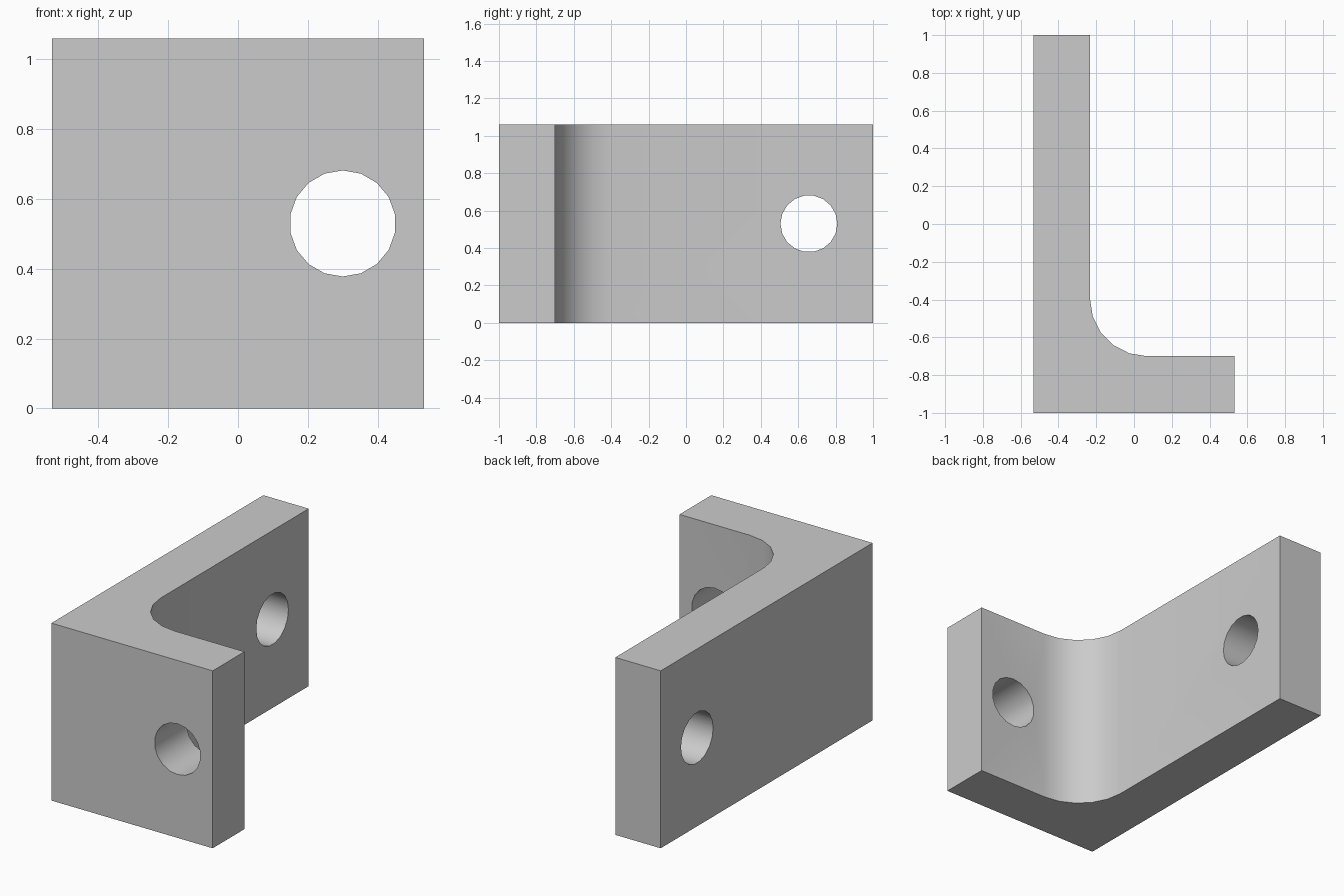
import bpy
import bmesh
from math import cos, sin, pi, radians
from mathutils import Matrix

if "Cube" in bpy.data.objects:
    bpy.data.objects.remove(bpy.data.objects["Cube"])

HALF_W, HALF_L, HEIGHT = 0.533, 1.0, 1.06
THICK, FILLET, HOLE_R = 0.30, 0.303, 0.152

grey = bpy.data.materials.new("plain_grey")
grey.use_nodes = True
colour = (0.6, 0.6, 0.6, 1)
grey.diffuse_color = colour
grey.node_tree.nodes["Principled BSDF"].inputs["Base Color"].default_value = colour


def make_object(name, bm):
    mesh = bpy.data.meshes.new(name)
    bmesh.ops.recalc_face_normals(bm, faces=bm.faces)
    bm.to_mesh(mesh)
    bm.free()
    mesh.materials.append(grey)
    obj = bpy.data.objects.new(name, mesh)
    bpy.context.collection.objects.link(obj)
    return obj


def hole_cutter(name, centre, turn):
    bm = bmesh.new()
    bmesh.ops.create_cone(bm, cap_ends=True, segments=18, radius1=HOLE_R,
                          radius2=HOLE_R, depth=3 * THICK,
                          matrix=Matrix.Translation(centre) @ turn)
    obj = make_object(name, bm)
    obj.hide_render = True
    return obj


# L-shaped profile with a rounded inner corner, extruded upwards
inner_x, inner_y = -HALF_W + THICK, -HALF_L + THICK
profile = [(-HALF_W, HALF_L), (-HALF_W, -HALF_L), (HALF_W, -HALF_L), (HALF_W, inner_y)]
for i in range(6):
    a = 1.5 * pi - i * pi / 10
    profile.append((inner_x + FILLET * (1 + cos(a)), inner_y + FILLET * (1 + sin(a))))
profile.append((inner_x, HALF_L))

bm = bmesh.new()
base = bm.faces.new([bm.verts.new((x, y, 0)) for x, y in profile])
top = bmesh.ops.extrude_face_region(bm, geom=[base])["geom"]
bmesh.ops.translate(bm, vec=(0, 0, HEIGHT),
                    verts=[v for v in top if isinstance(v, bmesh.types.BMVert)])
bracket = make_object("angle_bracket", bm)

# One bolt hole through each leg
cutters = [
    hole_cutter("short_leg_hole", (0.30, -HALF_L + THICK / 2, HEIGHT / 2),
                Matrix.Rotation(radians(90), 4, "X") @ Matrix.Rotation(radians(90), 4, "Z")
                @ Matrix.Rotation(radians(90), 4, "Z")),
    hole_cutter("long_leg_hole", (-HALF_W + THICK / 2, 0.657, HEIGHT / 2),
                Matrix.Rotation(radians(90), 4, "Y")),
]
bpy.ops.object.select_all(action="DESELECT")
bpy.context.view_layer.objects.active = bracket
bracket.select_set(True)
for cutter in cutters:
    mod = bracket.modifiers.new(cutter.name, "BOOLEAN")
    mod.operation, mod.solver, mod.object = "DIFFERENCE", "EXACT", cutter
    bpy.ops.object.modifier_apply(modifier=mod.name)
    bpy.data.objects.remove(cutter)

# Smooth fillet and hole walls, sharp edges elsewhere
bpy.ops.object.shade_smooth_by_angle(angle=radians(30))
